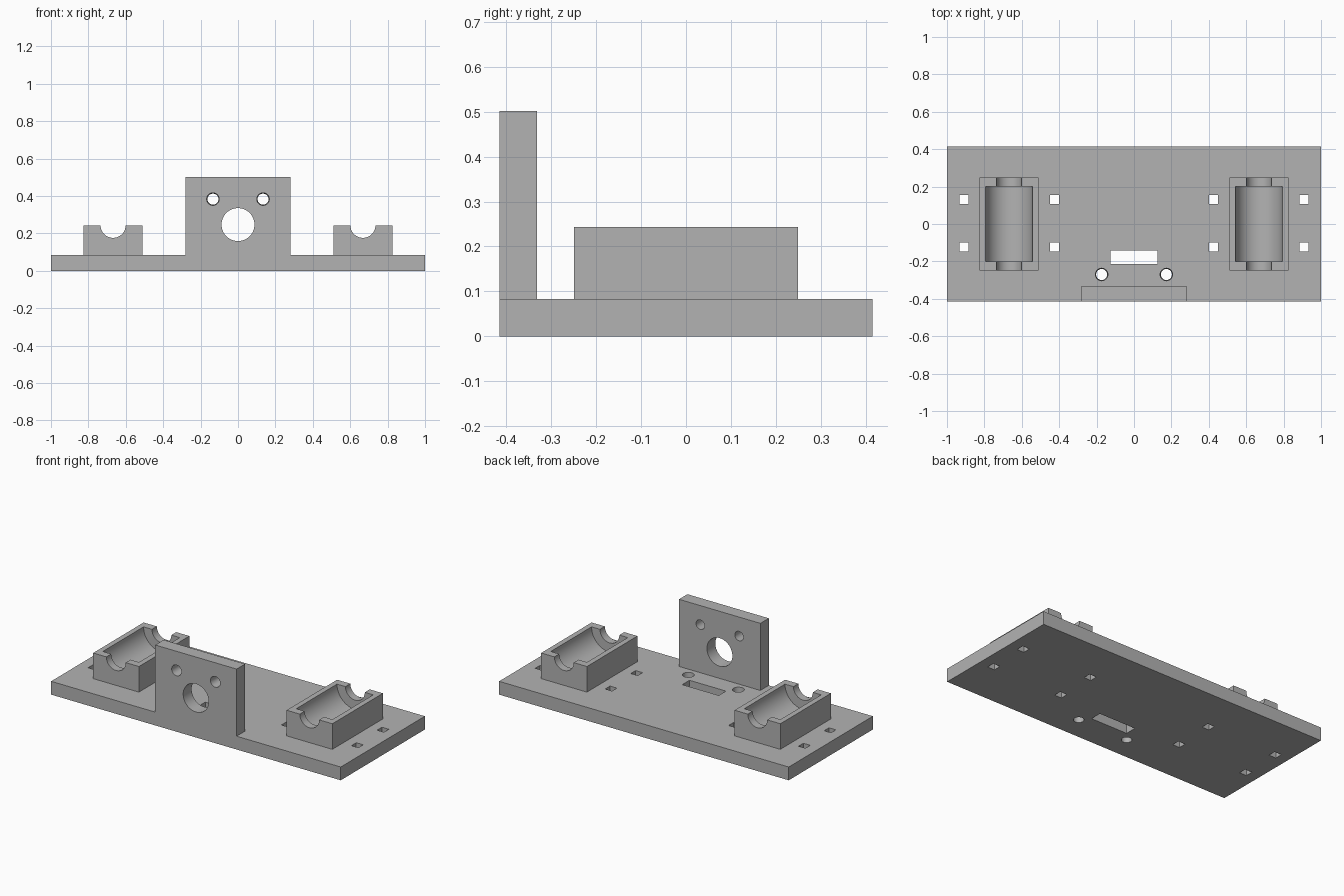
import bpy
import math

default = bpy.data.objects.get("Cube")
if default:
    bpy.data.objects.remove(default, do_unlink=True)

grey = bpy.data.materials.new("plain grey")
grey.use_nodes = True
COLOUR = (0.45, 0.45, 0.45, 1)
grey.diffuse_color = COLOUR
grey.node_tree.nodes["Principled BSDF"].inputs["Base Color"].default_value = COLOUR

BASE_TOP = 0.083
HALF_DEPTH = 0.415


def box(name, x, y, z):
    """Box from its (low, high) range on each axis."""
    bpy.ops.mesh.primitive_cube_add(size=1)
    ob = bpy.context.object
    ob.name = name
    ob.location = [(a + b) / 2 for a, b in (x, y, z)]
    ob.scale = [b - a for a, b in (x, y, z)]
    bpy.ops.object.transform_apply(location=True, rotation=True, scale=True)
    ob.data.materials.append(grey)
    return ob


def rod(centre, length, r_low, r_high=None, along_y=False):
    """Round cutter along z or y; r_low is the radius at the low end."""
    r_high = r_low if r_high is None else r_high
    turn = (-math.pi / 2, 0, 0) if along_y else (0, 0, 0)
    bpy.ops.mesh.primitive_cone_add(vertices=64, radius1=r_low, radius2=r_high,
                                    depth=length, location=centre, rotation=turn)
    ob = bpy.context.object
    bpy.ops.object.transform_apply(location=True, rotation=True, scale=True)
    ob.data.materials.append(grey)
    return ob


def cut(target, cutters):
    """Subtract each cutter, then discard it."""
    for cutter in cutters:
        mod = target.modifiers.new("cut", "BOOLEAN")
        mod.operation = "DIFFERENCE"
        mod.solver = "EXACT"
        mod.object = cutter
        bpy.ops.object.select_all(action="DESELECT")
        bpy.context.view_layer.objects.active = target
        target.select_set(True)
        bpy.ops.object.modifier_apply(modifier=mod.name)
        bpy.data.objects.remove(cutter, do_unlink=True)
    bpy.ops.object.shade_smooth_by_angle(angle=math.radians(30))


# Base plate with strap holes, a slot and two screw holes
base = box("base_plate", (-1, 1), (-HALF_DEPTH, HALF_DEPTH), (0, BASE_TOP))
through = (-0.1, 0.2)
holes = [box("slot_cutter", (-0.126, 0.126), (-0.214, -0.143), through)]
for side in (-1, 1):
    holes.append(rod((side * 0.173, -0.27, BASE_TOP / 2), 0.1, 0.029, 0.034))
    for x in (0.426, 0.909):
        for y in (-0.122, 0.131):
            cx = side * x
            holes.append(box("strap_cutter", (cx - 0.024, cx + 0.024),
                             (y - 0.024, y + 0.024), through))
cut(base, holes)

# Upright plate with a shaft hole and two screw holes
plate = box("upright_plate", (-0.281, 0.281), (-HALF_DEPTH, -0.332), (BASE_TOP, 0.502))
mid_y = (-HALF_DEPTH - 0.332) / 2
holes = [rod((0, mid_y, 0.247), 0.2, 0.088, along_y=True)]
for side in (-1, 1):
    holes.append(rod((side * 0.134, mid_y, 0.383), 0.1, 0.034, 0.029, along_y=True))
cut(plate, holes)

# Two bearing cradles with a wide trough and narrow end notches
CRADLE_TOP = 0.243
for name, x in (("left_cradle", 0.668), ("right_cradle", -0.668)):
    cradle = box(name, (x - 0.158, x + 0.158), (-0.249, 0.249), (BASE_TOP, CRADLE_TOP))
    cut(cradle, [rod((x, 0, CRADLE_TOP), 0.402, 0.125, along_y=True),
                 rod((x, 0, CRADLE_TOP), 0.7, 0.067, along_y=True)])
